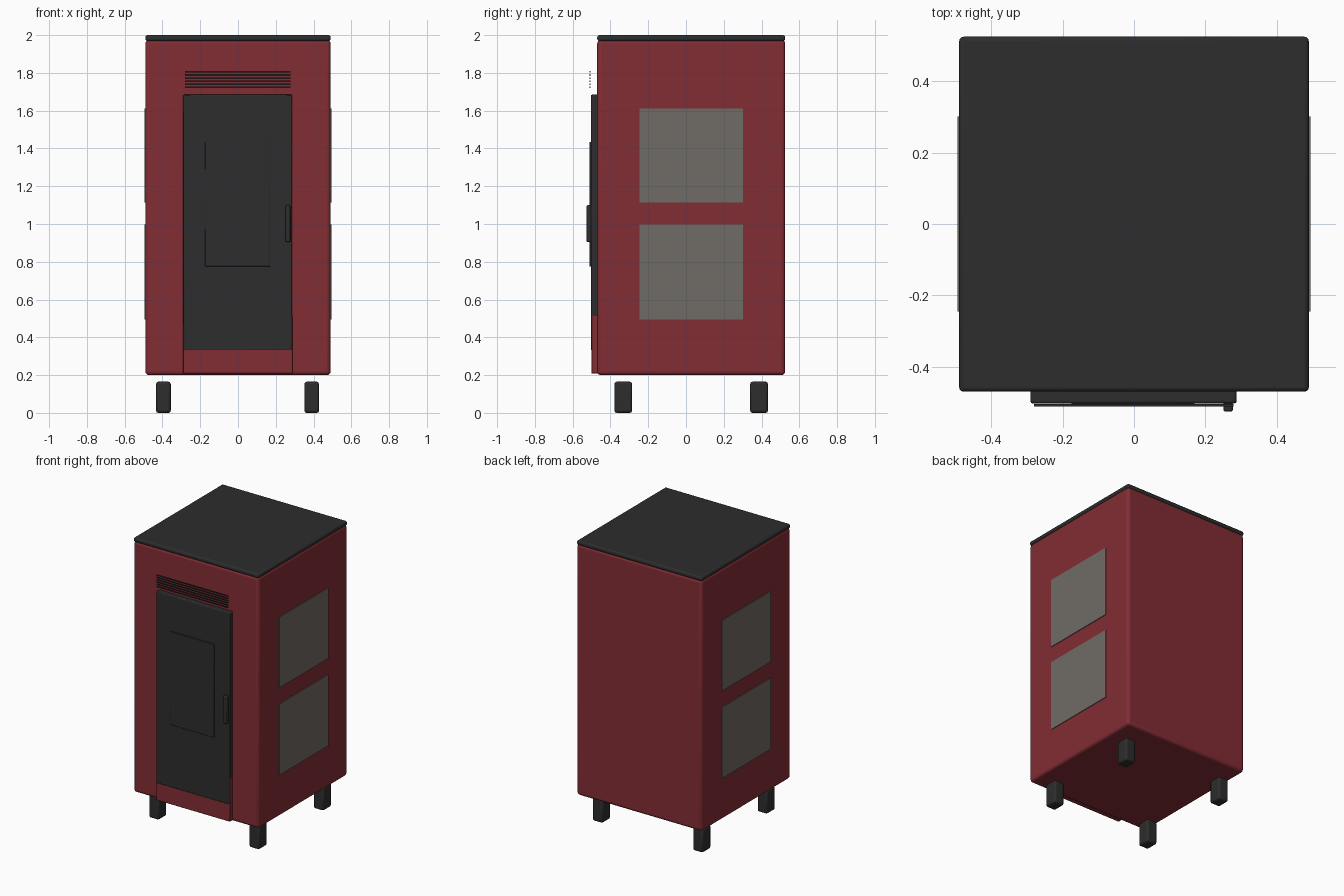
import bpy

if "Cube" in bpy.data.objects:
    bpy.data.objects.remove(bpy.data.objects["Cube"])


def material(name, color):
    m = bpy.data.materials.new(name)
    m.diffuse_color = (*color, 1)
    m.use_nodes = True
    m.node_tree.nodes["Principled BSDF"].inputs["Base Color"].default_value = m.diffuse_color
    return m


RED = material("dark red enamel", (0.225, 0.026, 0.035))
BLACK = material("charcoal metal", (0.026, 0.026, 0.026))
GREY = material("warm grey panel", (0.16, 0.145, 0.128))


def box(name, x, y, z, mat, bevel=0.0, segments=3):
    """Box from (min, max) ranges, with optional rounded edges."""
    lo, hi = zip(x, y, z)
    bpy.ops.mesh.primitive_cube_add(
        size=1, location=[(a + b) / 2 for a, b in zip(lo, hi)])
    o = bpy.context.object
    o.name = o.data.name = name
    o.scale = [b - a for a, b in zip(lo, hi)]
    bpy.ops.object.transform_apply(location=False, rotation=False, scale=True)
    o.data.materials.append(mat)
    if bevel:
        mod = o.modifiers.new("rounding", "BEVEL")
        mod.width = bevel
        mod.segments = segments
        bpy.ops.object.shade_smooth_by_angle(angle=0.7)
    return o


# Cabinet and top plate
box("cabinet", (-0.49, 0.49), (-0.47, 0.525), (0.2, 1.975), RED, 0.02, 4)
box("top_plate", (-0.49, 0.49), (-0.47, 0.525), (1.968, 2.0), BLACK, 0.012, 3)

# Door, lower plinth panel, window and handle
box("plinth_panel", (-0.29, 0.288), (-0.501, -0.46), (0.208, 0.515), RED, 0.004, 2)
box("door", (-0.29, 0.287), (-0.503, -0.46), (0.33, 1.685), BLACK, 0.006, 2)
box("door_window", (-0.175, 0.17), (-0.511, -0.50), (0.775, 1.435), BLACK, 0.003, 2)
box("door_handle", (0.251, 0.277), (-0.526, -0.50), (0.905, 1.10), BLACK, 0.005, 2)

# Vent slats above the door
for i in range(6):
    z = 1.72 + i * 0.0162
    box(f"vent_slat_{i + 1}", (-0.281, 0.279), (-0.511, -0.505), (z, z + 0.008), BLACK)

# Side panels, two on each side
for side, s in (("right", 1), ("left", -1)):
    for level, z in (("lower", (0.495, 0.998)), ("upper", (1.113, 1.612))):
        box(f"{side}_{level}_panel", sorted((s * 0.487, s * 0.495)),
            (-0.245, 0.302), z, GREY)

# Feet
for sx, x in (("left", -0.395), ("right", 0.39)):
    for sy, y in (("front", -0.332), ("back", 0.387)):
        box(f"{sy}_{sx}_foot", (x - 0.039, x + 0.039), (y - 0.047, y + 0.047),
            (0.0, 0.165), BLACK, 0.012, 2)
